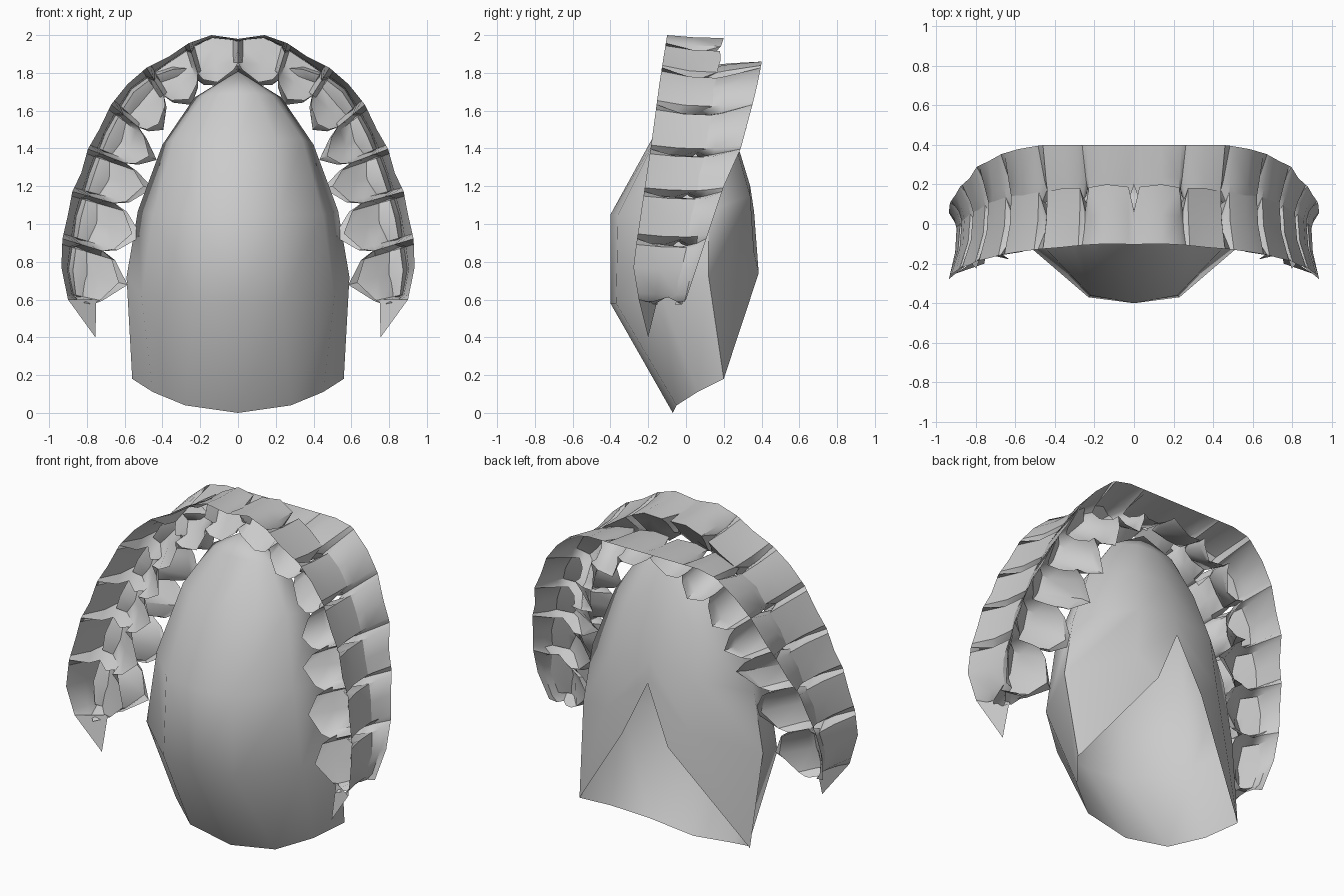
import bpy
from mathutils import Vector

if "Cube" in bpy.data.objects:
    bpy.data.objects.remove(bpy.data.objects["Cube"])


def finish(obj, angle):
    bpy.ops.object.select_all(action='DESELECT')
    obj.select_set(True)
    bpy.context.view_layer.objects.active = obj
    m = obj.modifiers.new("mirror", 'MIRROR')
    m.use_axis = (True, False, False)
    m.merge_threshold = 0.002
    bpy.ops.object.modifier_apply(modifier=m.name)
    bpy.ops.object.shade_smooth_by_angle(angle=angle)


def loft(name, rows, angle, tip=None, extra=()):
    """Skin equal-length rows of points, mirrored across x = 0."""
    n = len(rows[0])
    verts = [p for r in rows for p in r]
    faces = [(i * n + j, i * n + j + 1, (i + 1) * n + j + 1, (i + 1) * n + j)
             for i in range(len(rows) - 1) for j in range(n - 1)]
    if tip:
        base = (len(rows) - 1) * n
        verts.append(tip)
        faces += [(base + j, base + j + 1, len(verts) - 1) for j in range(n - 1)]
    for tri in extra:
        k = len(verts)
        verts += tri
        faces.append((k, k + 1, k + 2))
    me = bpy.data.meshes.new(name)
    me.from_pydata([tuple(v) for v in verts], [], faces)
    obj = bpy.data.objects.new(name, me)
    bpy.context.collection.objects.link(obj)
    finish(obj, angle)
    return obj


def curve(z, pts):
    """Piecewise linear y over z (pts run from low z to high z)."""
    for (z0, y0), (z1, y1) in zip(pts, pts[1:]):
        if z <= z1:
            return y0 + (y1 - y0) * (z - z0) / (z1 - z0)
    return pts[-1][1]


# Tongue: half rings from front centre round to back centre, open at the root
tongue_rows = [
    [(0, -.07, 0), (.28, -.05, .04), (.45, .06, .11), (.56, .2, .18), (.15, .385, .74), (0, .36, 1.07)],
    [(0, -.4, .58), (.23, -.37, .58), (.51, -.13, .62), (.59, .12, .72), (.28, .36, .85), (0, .355, 1.1)],
    [(0, -.4, 1.05), (.22, -.36, 1.05), (.45, -.12, 1.05), (.53, .12, 1.07), (.25, .34, 1.15), (0, .34, 1.2)],
    [(0, -.18, 1.45), (.2, -.16, 1.45), (.34, -.03, 1.45), (.4, .1, 1.42), (.2, .26, 1.43), (0, .27, 1.43)],
    [(0, -.02, 1.69), (.1, -.01, 1.69), (.18, .04, 1.68), (.23, .1, 1.67), (.12, .17, 1.67), (0, .18, 1.67)],
]
loft("tongue", tongue_rows, 1.2, tip=(0, .08, 1.81))

# Tooth plan (x, z): outer and inner middle of each tooth, from the centre to the back
outer = [Vector(p) for p in ((.14, 2.0), (.36, 1.89), (.585, 1.74), (.735, 1.5), (.83, 1.27), (.9, 1.05), (.935, .77))]
inner = [Vector(p) for p in ((.11, 1.75), (.26, 1.66), (.42, 1.53), (.47, 1.36), (.5, 1.2), (.56, .95), (.63, .69))]
ENDS = ((Vector((0, 1.98)), Vector((0, 1.78))), (Vector((.9, .6)), Vector((.7, .56))))
FRONT = [(.4, -.2), (.6, -.25), (.78, -.28), (1.45, -.18), (1.75, -.14), (2.0, -.1)]  # upper gum edge
BITE = [(.4, -.1), (.7, -.02), (1.0, .03), (1.5, .13), (1.75, .16), (2.0, .2)]       # biting edge
BACK = [(.4, -.06), (.6, 0), (1.2, .2), (1.4, .29), (1.7, .37), (1.85, .4)]          # lower gum edge


def upper(o, i, k):
    """Outer gum edge, bite outside, bite inside, inner gum edge; k: 0 middle, 1 shoulder, 2 gap."""
    yf, yb = curve(o.y, FRONT), curve(o.y, BITE)
    a = (.13, .16, .3)[k] * min(1, .25 + o.x * 1.6)
    drop = (0, .01, .13)[k]
    return [(o, yf), (o.lerp(i, a * .8), (yf + yb - drop) / 2), (o.lerp(i, a), yb - drop),
            (o.lerp(i, a + .22), yb - drop - .05), (o.lerp(i, .62), yb - .12),
            (o.lerp(i, (1, .8, .64)[k]), yf + .1)]


def lower(o, i, k):
    """Same order as the upper set, turned the other way and biting just inside it."""
    yk, yb = curve(o.y, BACK), curve(o.y, BITE)
    g = Vector((o.x, min(o.y, 1.86)))
    drop = (0, .02, .1)[k]
    return [(g, yk), (g.lerp(i, (.08, .12, .24)[k]), yb + .04), (g.lerp(i, (.2, .22, .32)[k]), yb - .1 + drop),
            (g.lerp(i, .5), yb - .07 + drop), (g.lerp(i, (1.0, .8, .65)[k]), yk * .5 + yb * .5),
            (g.lerp(i, (1.15, .85, .65)[k]), yk - .06)]


def arch(name, section, extra=()):
    """Sweep the section along the arch: gap, shoulder, middle, shoulder for each tooth."""
    edges_o = [ENDS[0][0]] + [(a + b) / 2 + Vector((.012, .012)) for a, b in zip(outer, outer[1:])] + [ENDS[1][0]]
    edges_i = [ENDS[0][1]] + [(a + b) / 2 for a, b in zip(inner, inner[1:])] + [ENDS[1][1]]
    rows = [section(edges_o[0], edges_i[0], 2)]
    for n, (o, i) in enumerate(zip(outer, inner)):
        for f, e, k in ((.8, n, 1), (0, n, 0), (.8, n + 1, 1), (1, n + 1, 2)):
            rows.append(section(o.lerp(edges_o[e], f), i.lerp(edges_i[e], f), k))
    rows = [[(p.x, y, p.y) for p, y in r] for r in rows]
    loft(name, rows, .7, extra=extra)


# Pointed flap behind the last upper tooth
flap = [(.755, -.2, .4), (.75, -.15, .6), (.9, -.25, .6)]
arch("upper_teeth", upper, [flap])
arch("lower_teeth", lower)
